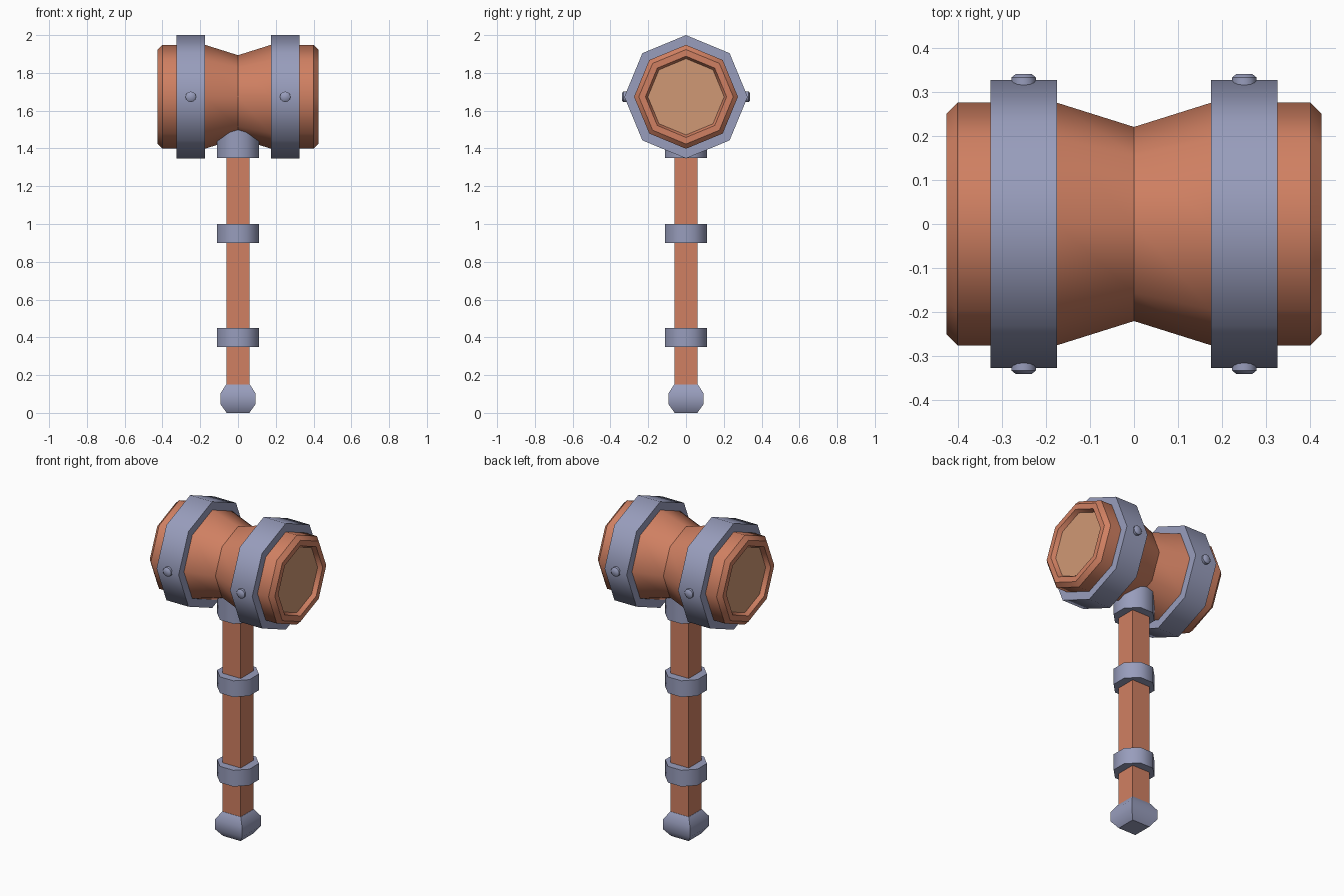
import bpy, bmesh, math
from mathutils import Matrix, Vector

if "Cube" in bpy.data.objects:
    bpy.data.objects.remove(bpy.data.objects["Cube"])


def material(name, rgb):
    m = bpy.data.materials.new(name)
    lin = [((c / 255 + 0.055) / 1.055) ** 2.4 for c in rgb]
    m.diffuse_color = (*lin, 1)
    m.use_nodes = True
    m.node_tree.nodes["Principled BSDF"].inputs["Base Color"].default_value = m.diffuse_color
    return m


WOOD = material("red brown wood", (208, 128, 98))
END_GRAIN = material("pale end wood", (208, 152, 117))
METAL = material("blue grey metal", (152, 157, 188))

HEAD_Z = 1.6735
TO_X = Matrix.Rotation(math.pi / 2, 4, 'Y')   # turns a z lathe to point along +x


def lathe(name, profile, sides, mats, matrix=Matrix(), phase=0.0,
          closed=False, hard_rings=True):
    """Revolve (height, radius) points round z; cap both ends unless closed.
    mats: side material, then optional material for the far cap."""
    bm = bmesh.new()
    rings = []
    for h, r in profile:
        angles = [phase + 2 * math.pi * i / sides for i in range(sides)]
        rings.append([bm.verts.new((r * math.cos(a), r * math.sin(a), h)) for a in angles])
    pairs = list(zip(rings, rings[1:])) + ([(rings[-1], rings[0])] if closed else [])
    for lo, hi in pairs:
        for i in range(sides):
            j = (i + 1) % sides
            bm.faces.new((lo[i], lo[j], hi[j], hi[i]))
    if not closed:
        bm.faces.new(rings[0][::-1])
        bm.faces.new(rings[-1]).material_index = len(mats) - 1
    bmesh.ops.recalc_face_normals(bm, faces=bm.faces)
    ring_edges = set()
    for ring in rings:
        for i in range(sides):
            ring_edges.add(bm.edges.get((ring[i], ring[(i + 1) % sides])))
    for f in bm.faces:
        f.smooth = True
    for e in bm.edges:
        sharp = e.calc_face_angle(0) > math.radians(50)
        e.smooth = not (sharp or (hard_rings and e in ring_edges))
    bm.transform(matrix)
    mesh = bpy.data.meshes.new(name)
    bm.to_mesh(mesh)
    bm.free()
    for m in mats:
        mesh.materials.append(m)
    obj = bpy.data.objects.new(name, mesh)
    bpy.context.collection.objects.link(obj)
    return obj


# Head halves, hoops and rivets, repeated on both sides
for side, label in ((1, "right"), (-1, "left")):
    turn = Matrix.Rotation(0 if side > 0 else math.pi, 4, 'Z')
    along = Matrix.Translation((0, 0, HEAD_Z)) @ turn @ TO_X

    # Waisted barrel half with a bevelled rim and recessed end
    lathe("head_half_" + label,
          [(0, 0.22), (0.175, 0.275), (0.40, 0.275), (0.425, 0.25),
           (0.425, 0.215), (0.40, 0.202)],
          8, [WOOD, END_GRAIN], along)

    # Metal hoop
    lathe("hoop_" + label,
          [(0.175, 0.265), (0.175, 0.3265), (0.325, 0.3265), (0.325, 0.265)],
          8, [METAL], along, closed=True)

    # Rivets front and back
    for face, where in ((-1, "front"), (1, "back")):
        place = (Matrix.Translation((side * 0.25, 0, HEAD_Z))
                 @ Matrix.Rotation(-face * math.pi / 2, 4, 'X'))
        lathe("rivet_" + label + "_" + where,
              [(0.30, 0.028), (0.332, 0.028), (0.34, 0.018)],
              12, [METAL], place, hard_rings=False)

# Square handle
lathe("handle", [(0.1, 0.0615 * math.sqrt(2)), (1.5, 0.0615 * math.sqrt(2))],
      4, [WOOD], phase=math.pi / 4)

# Two grip rings and the collar that runs up into the head
R8 = 0.11 / math.cos(math.pi / 8)
for name, z0, z1 in (("lower_ring", 0.35, 0.45), ("upper_ring", 0.90, 1.00),
                     ("collar", 1.35, 1.52)):
    lathe(name, [(z0, R8), (z1, R8)], 8, [METAL], phase=math.pi / 8)

# Square pommel, swollen in the middle
lathe("pommel", [(z, w * math.sqrt(2)) for z, w in
                 ((0, 0.06), (0.045, 0.092), (0.105, 0.092), (0.15, 0.063))],
      4, [METAL], phase=math.pi / 4, hard_rings=False)
